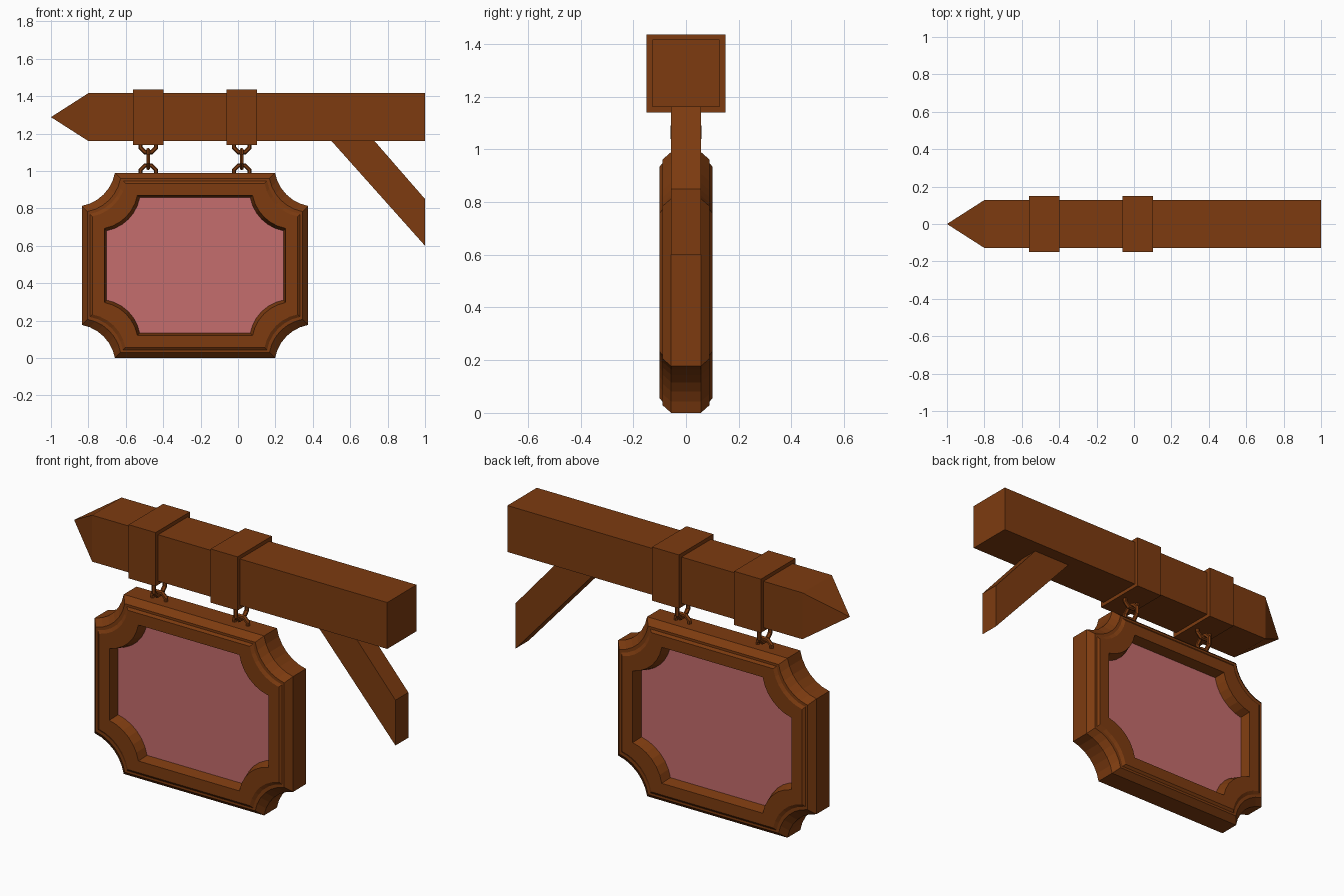
import bpy, bmesh, math
from mathutils import Matrix, Vector

cube = bpy.data.objects.get("Cube")
if cube:
    bpy.data.objects.remove(cube, do_unlink=True)


def material(name, colour):
    mat = bpy.data.materials.new(name)
    mat.use_nodes = True
    mat.diffuse_color = (*colour, 1)
    mat.node_tree.nodes["Principled BSDF"].inputs["Base Color"].default_value = (*colour, 1)
    return mat


wood = material("warm_brown_wood", (0.205, 0.044, 0.005))
pink = material("dusty_pink", (0.56, 0.153, 0.153))


def finish(name, bm, mat):
    bmesh.ops.recalc_face_normals(bm, faces=bm.faces)
    mesh = bpy.data.meshes.new(name)
    bm.to_mesh(mesh)
    bm.free()
    mesh.materials.append(mat)
    obj = bpy.data.objects.new(name, mesh)
    bpy.context.collection.objects.link(obj)
    return obj


def prism(name, outline, half_y, mat):
    """Extrude an x-z outline symmetrically along y."""
    bm = bmesh.new()
    face = bm.faces.new([bm.verts.new((x, -half_y, z)) for x, z in outline])
    made = bmesh.ops.extrude_face_region(bm, geom=[face])["geom"]
    verts = [v for v in made if isinstance(v, bmesh.types.BMVert)]
    bmesh.ops.translate(bm, verts=verts, vec=(0, 2 * half_y, 0))
    return finish(name, bm, mat)


# Beam with a pyramid point on its free end
BEAM_Z, BEAM_R, SHOULDER = 1.288, 0.128, -0.8
bm = bmesh.new()
ends = [[bm.verts.new((x, sy * BEAM_R, BEAM_Z + sz * BEAM_R))
         for sy, sz in ((-1, -1), (1, -1), (1, 1), (-1, 1))] for x in (SHOULDER, 1)]
tip = bm.verts.new((-1, 0, BEAM_Z))
bm.faces.new(ends[1])
for i in range(4):
    j = (i + 1) % 4
    bm.faces.new((ends[0][i], ends[0][j], ends[1][j], ends[1][i]))
    bm.faces.new((tip, ends[0][j], ends[0][i]))
finish("beam", bm, wood)

# Diagonal brace under the beam
prism("brace", [(0.5, 1.16), (0.73, 1.16), (1, 0.85), (1, 0.6)], 0.056, wood)

# Sign outline: rectangle with scooped corners, inset by d
CX, CZ, HALF_W, HALF_H = -0.23, 0.495, 0.605, 0.495
NOTCH, PUSH, STEPS = 0.177, 0.04, 6


def sign_outline(d):
    w, h = HALF_W - d, HALF_H - d
    centre = Vector((w + PUSH, h + PUSH))
    radius = math.hypot(NOTCH + PUSH, PUSH)
    start = math.atan2(PUSH, NOTCH + PUSH)
    corner = []
    for k in range(STEPS + 1):
        a = math.pi + start + (math.pi / 2 - 2 * start) * k / STEPS
        corner.append(centre + radius * Vector((math.cos(a), math.sin(a))))
    points = []
    for sx, sz in ((1, 1), (1, -1), (-1, -1), (-1, 1)):
        arc = [(CX + sx * p.x, CZ + sz * p.y) for p in corner]
        points += arc if sx * sz > 0 else arc[::-1]
    # drop the y = -half side ordering problem by sorting around the centre
    return sorted(points, key=lambda p: math.atan2(p[1] - CZ, p[0] - CX))


# Moulded frame: (inset, half depth) section swept around the outline
PANEL_Y = 0.04
section = [(0, 0.056), (0.03, 0.09), (0.043, 0.09), (0.056, 0.1), (0.12, 0.1), (0.133, PANEL_Y)]
loop = [(d, -y) for d, y in section] + [(d, y) for d, y in reversed(section)]
bm = bmesh.new()
rings = [[bm.verts.new((x, y, z)) for x, z in sign_outline(d)] for d, y in loop]
for r, ring in enumerate(rings):
    following = rings[(r + 1) % len(rings)]
    for i in range(len(ring)):
        j = (i + 1) % len(ring)
        bm.faces.new((ring[i], ring[j], following[j], following[i]))
finish("sign_frame", bm, wood)

# Painted panel, seen from both sides
prism("sign_panel", sign_outline(0.131), PANEL_Y + 0.002, pink)


# Octagonal chain ring, lying in the x-z plane or turned across it
def chain_ring(name, x, z, major, across):
    bm = bmesh.new()
    tube, sides, minor = 8, 6, 0.012
    loops = []
    for i in range(tube):
        turn = Matrix.Rotation(math.tau * (i + 0.5) / tube, 3, "Y")
        loops.append([bm.verts.new(turn @ Vector((
            major + minor * math.cos(math.tau * k / sides),
            minor * math.sin(math.tau * k / sides), 0))) for k in range(sides)])
    for i in range(tube):
        a, b = loops[i], loops[(i + 1) % tube]
        for k in range(sides):
            n = (k + 1) % sides
            bm.faces.new((a[k], a[n], b[n], b[k]))
    obj = finish(name, bm, wood)
    obj.location = (x, 0, z)
    obj.rotation_euler.z = math.pi / 2 if across else 0


# Straps around the beam, each with a three-link chain
for side, x in (("right", -0.48), ("left", 0.02)):
    lo, hi = BEAM_Z - 0.148, BEAM_Z + 0.148
    prism(f"{side}_strap", [(x - 0.082, lo), (x + 0.082, lo), (x + 0.082, hi), (x - 0.082, hi)],
          0.15, wood)
    chain_ring(f"{side}_upper_ring", x, 1.142, 0.045, False)
    chain_ring(f"{side}_middle_ring", x, 1.064, 0.052, True)
    chain_ring(f"{side}_lower_ring", x, 0.988, 0.045, False)
